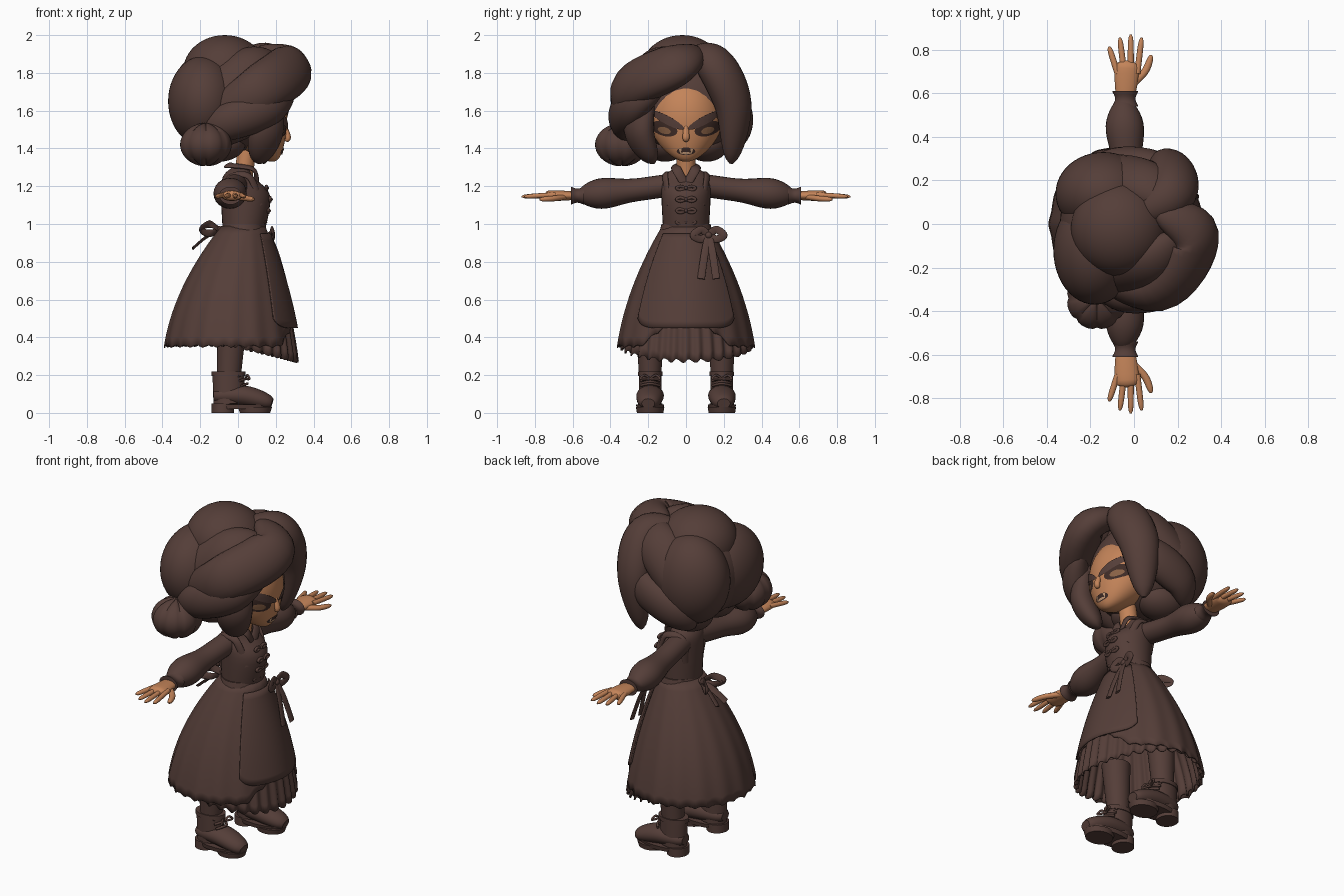
import bpy, bmesh, math
from mathutils import Vector
from mathutils.bvhtree import BVHTree

default_cube = bpy.data.objects.get("Cube")
if default_cube:
    bpy.data.objects.remove(default_cube, do_unlink=True)


def material(name, red, green, blue):
    mat = bpy.data.materials.new(name)
    mat.use_nodes = True
    mat.diffuse_color = (red, green, blue, 1)
    shader = next(node for node in mat.node_tree.nodes if node.type == 'BSDF_PRINCIPLED')
    shader.inputs["Base Color"].default_value = mat.diffuse_color
    shader.inputs["Roughness"].default_value = .8
    return mat


BROWN = material("dark brown cloth and hair", .09, .048, .04)
SKIN = material("warm skin", .55, .23, .1)
INK = material("dark eye paint", .05, .025, .02)
IRIS = material("eye tan", .25, .12, .06)
TOOTH = material("tooth", .6, .35, .2)
FORWARD, UPWARD = Vector((1, 0, 0)), Vector((0, 0, 1))


# Radius rules along a swept part
def even(t):
    return 1


def lock_taper(t):
    return max(.02, math.sin(math.pi * t)) ** .6


def round_tip(t):
    return max(.1, 1 - t ** 6) ** .5


def shoe_shape(t):
    return math.sin(math.pi * (.05 + .9 * t)) ** .4


def puffed_sleeve(t):
    return (1 + .4 * math.exp(-((t - .78) / .16) ** 2)) * (1 - .45 * t ** 10)


def flared_ends(t):
    return 1 + .12 * math.cos(math.tau * t)


def palm_shape(t):
    return (.75 + .3 * math.sin(2 * t)) * max(.1, 1 - t ** 12) ** .5


def finish(name, bm, mat, angle=45):
    bmesh.ops.recalc_face_normals(bm, faces=bm.faces[:])
    mesh = bpy.data.meshes.new(name)
    bm.to_mesh(mesh)
    bm.free()
    mesh.materials.append(mat)
    mesh.shade_smooth()
    mesh.set_sharp_from_angle(angle=math.radians(angle))
    obj = bpy.data.objects.new(name, mesh)
    bpy.context.collection.objects.link(obj)
    return obj


def spline(keys, steps):
    """Smooth interpolation through tuples of any length."""
    rows = []
    last = len(keys) - 1
    for i in range(last):
        quad = [keys[max(i - 1, 0)], keys[i], keys[i + 1], keys[min(i + 2, last)]]
        for k in range(steps):
            t = k / steps
            rows.append([b + t / 2 * (c - a + t * (2 * a - 5 * b + 4 * c - d + t * (3 * (b - c) + d - a)))
                         for a, b, c, d in zip(*quad)])
    return rows + [keys[last]]


def skin_rings(name, rings, mat):
    """Join rings of points into a capped tube."""
    bm = bmesh.new()
    loops = [[bm.verts.new(point) for point in ring] for ring in rings]
    for low, high in zip(loops, loops[1:]):
        for k in range(len(low)):
            bm.faces.new((low[k - 1], low[k], high[k], high[k - 1]))
    bm.faces.new(loops[0])
    bm.faces.new(loops[-1])
    return finish(name, bm, mat)


def circle(sides=24):
    return [(math.cos(math.tau * k / sides), math.sin(math.tau * k / sides)) for k in range(sides)]


def sweep(name, keys, wide, thick, mat=BROWN, taper=even, ref=UPWARD, centre=None, side=1, steps=8):
    """Elliptical tube along a path; its thickness points along ref, or away from centre."""
    path = [Vector(row) for row in spline(keys, steps)]
    last = len(path) - 1
    rings = []
    for i, point in enumerate(path):
        along = path[min(i + 1, last)] - path[max(i - 1, 0)]
        across = along.cross(point - centre if centre else ref).normalized()
        out = across.cross(along).normalized()
        size = taper(i / last)
        ring = [point + size * (across * wide * c + out * thick * s) for c, s in circle()]
        rings.append([(p.x, p.y * side, p.z) for p in ring])
    return skin_rings(name, rings, mat)


def stack(name, levels, mat=BROWN, y=0, steps=5):
    """Upright form from levels of height, x centre, x radius and y radius."""
    rings = [[(x + rx * c, y + ry * s, z) for c, s in circle(32)] for z, x, rx, ry in spline(levels, steps)]
    return skin_rings(name, rings, mat)


def blob(name, centre, size, mat=BROWN, lobes=0):
    bm = bmesh.new()
    bmesh.ops.create_uvsphere(bm, u_segments=48, v_segments=24, radius=1)
    for vert in bm.verts:
        ridge = abs(math.sin(lobes / 2 * math.atan2(vert.co.y, vert.co.x))) if lobes else 1
        groove = 1 - (1 - ridge) ** 2 / 15
        vert.co = Vector(c * s * groove + o for c, s, o in zip(vert.co, size, centre))
    return finish(name, bm, mat)


# Face narrows and moves forward towards the chin
face = blob("face", (.08, 0, 1.56), (.18, .195, .23), SKIN)
for vert in face.data.vertices:
    drop = max(0, 1.56 - vert.co.z) / .23
    vert.co.y *= 1 - .25 * drop ** 2
    vert.co.x = .08 + (vert.co.x - .08) * (1 - .3 * drop ** 2) + .1 * drop ** 2
stack("neck", [(1.2, .02, .05, .05), (1.4, .05, .05, .05)], SKIN)
sweep("nose", [(.24, 0, 1.54), (.265, 0, 1.46), (.25, 0, 1.44)], .018, .015, SKIN, lock_taper, FORWARD)
bm = bmesh.new()
bm.from_mesh(face.data)
face_tree = BVHTree.FromBMesh(bm)
bm.free()


def face_plate(name, y, z, wide, high, mat, lift, slope=0, side=1, corners=16):
    """Thin rounded plate laid on the front of the face."""
    bm = bmesh.new()
    outline = [(y + wide * s, z + slope * wide * s - high * c) for c, s in circle(corners)]
    bm.faces.new([bm.verts.new((1, py * side, pz)) for py, pz in outline])
    bmesh.ops.triangulate(bm, faces=bm.faces[:])
    bmesh.ops.subdivide_edges(bm, edges=bm.edges[:], cuts=5, use_grid_fill=True)
    for vert in bm.verts:
        hit = face_tree.ray_cast(vert.co, -FORWARD)[0]
        vert.co.x = (hit.x if hit else .1) + lift
    finish(name, bm, mat)


for side, tag in ((1, "left_"), (-1, "right_")):
    face_plate(tag + "eye", .115, 1.505, .07, .04, INK, .003, .2, side)
    face_plate(tag + "iris", .115, 1.495, .035, .018, IRIS, .005, .2, side)
    face_plate(tag + "brow", .1, 1.55, .09, .025, BROWN, .008, .5, side)
    face_plate(tag + "fang", .03, 1.39, .01, .02, TOOTH, .008, 0, side, 3)
face_plate("mouth", 0, 1.385, .05, .02, INK, .004)
face_plate("lower_teeth", 0, 1.375, .03, .006, TOOTH, .006)

# Hair volume and side bun
HEAD = Vector((0, 0, 1.6))
blob("hair_core", (-.06, 0, 1.65), (.28, .31, .28))
blob("hair_crown", (-.07, -.02, 1.81), (.22, .22, .19))
blob("hair_back_right", (-.18, -.12, 1.65), (.19, .25, .24))
blob("hair_back_left", (-.14, .14, 1.66), (.22, .19, .26))
blob("side_bun", (-.17, -.34, 1.42), (.14, .145, .115), lobes=8)


def lock(name, wide, thick, *keys, side=1):
    sweep(name, keys, wide, thick, taper=lock_taper, centre=HEAD, side=side)


# Thick locks sweeping away from the front parting
lock("right_front_swoop", .14, .1, (.1, .06, 1.92), (.28, -.06, 1.84), (.1, -.31, 1.7), (-.25, -.2, 1.5))
lock("right_middle_swoop", .11, .09, (.28, -.12, 1.74), (.17, -.28, 1.63), (-.05, -.32, 1.54), (-.22, -.22, 1.45))
lock("right_cheek_lock", .1, .07, (.17, -.2, 1.7), (.15, -.25, 1.5), (.11, -.17, 1.32))
lock("left_front_swoop", .12, .1, (0, .03, 1.88), (.17, .14, 1.86), (.17, .25, 1.63), (.13, .24, 1.32))
for side, tag in ((1, "left_"), (-1, "right_")):
    lock(tag + "crown_sweep", .14, .1, (.2, .05, 1.88), (.05, .18, 1.82), (-.2, .2, 1.6), (-.27, .1, 1.5), side=side)
    lock(tag + "side_sweep", .11, .08, (.18, .18, 1.7), (.1, .26, 1.6), (-.1, .27, 1.5), (-.2, .2, 1.4), side=side)
    blob(tag + "hair_nape", (-.1, .11 * side, 1.43), (.14, .12, .1))

# Bodice, waistband, collar, straps and front fastenings
CHEST = Vector((.03, 0, 1.15))
stack("bodice", [(.95, .03, .11, .12), (1.15, .04, .13, .13), (1.25, 0, .08, .12), (1.3, .02, .05, .05)])
stack("waistband", [(.92, .03, .13, .15), (1, .03, .11, .13)])
for side, tag in ((1, "left_"), (-1, "right_")):
    sweep(tag + "collar", [(.1, .01, 1.22), (.08, .05, 1.29), (-.04, .05, 1.31), (-.05, 0, 1.31)], .025, .01,
          centre=CHEST, side=side)
    sweep(tag + "strap", [(.12, .09, 1.1), (.06, .11, 1.25), (-.05, .1, 1.24), (-.05, .08, 1.1)], .02, .01,
          centre=CHEST, side=side)
for i, x in enumerate((.14, .16, .17, .15)):
    z = 1.01 + .06 * i
    blob("fastening_knot", (x, 0, z), (.015, .01, .01))
    for side in (1, -1):
        sweep("fastening_loop", [(x, 0, z), (x, .03, z + .01), (x, .05, z), (x, .03, z - .01), (x, 0, z)],
              .008, .008, ref=FORWARD, side=side, steps=4)


def cloth(name, half_angle, top, hem, offset, pleats, depth, rows=14, columns=240):
    """Flared sheet round the hips, with pleats that deepen downwards."""
    bm = bmesh.new()
    grid = []
    for i in range(rows + 1):
        line = []
        for k in range(columns + 1):
            angle = half_angle * (2 * k / columns - 1)
            z = top + (hem(angle) - top) * i / rows
            drop = 1 - z
            radius = .12 + .6 * drop - .35 * drop ** 2 + offset + depth * i / rows * math.cos(pleats * angle)
            centre = .03 - .2 * drop + .15 * drop ** 2
            line.append(bm.verts.new((centre + (radius - .01) * math.cos(angle), radius * math.sin(angle), z)))
        grid.append(line)
    for high, low in zip(grid, grid[1:]):
        for k in range(columns):
            bm.faces.new((high[k], high[k + 1], low[k + 1], low[k]))
    bmesh.ops.remove_doubles(bm, verts=bm.verts[:], dist=.0001)
    obj = finish(name, bm, BROWN, 60)
    obj.modifiers.new("thickness", 'SOLIDIFY').thickness = .008


def scalloped_hem(angle):
    return .345 + .014 * abs(math.sin(14 * angle)) + max(0, math.cos(angle) - .75) / 2


def ruffled_hem(angle):
    return .36 - .085 * max(0, math.cos(angle)) + .01 * math.sin(34 * angle)


def apron_hem(angle):
    return .45 + .05 * abs(angle / .84) ** 8


# Skirt layers and apron
cloth("overskirt", math.pi, .99, scalloped_hem, 0, 16, .004)
cloth("pleated_underskirt", math.pi, .9, ruffled_hem, -.012, 34, .009)
cloth("apron", .84, .95, apron_hem, .014, 5, .004, columns=60)


def bow(name, x, y, z, out, tail_out, tail_drop):
    blob(name + "_knot", (x, y, z), (.02, .02, .02))
    for side in (1, -1):
        loop = [(x, y, z), (x + out, y + .04 * side, z + .03), (x + 2 * out, y + .08 * side, z),
                (x + out, y + .04 * side, z - .02), (x, y, z)]
        sweep(name + "_loop", loop, .02, .007, ref=FORWARD)
        tail = [(x, y, z), (x + tail_out / 2, y + .02 * side, z - .4 * tail_drop),
                (x + tail_out, y + .04 * side, z - tail_drop)]
        sweep(name + "_tail", tail, .02, .006, ref=FORWARD)


bow("front_bow", .17, .12, .94, .01, .08, .23)
bow("back_bow", -.1, 0, .97, -.05, -.14, .1)

# Arms, hands, legs and boots for each side
for side, tag in ((1, "left_"), (-1, "right_")):
    sweep(tag + "sleeve", [(-.01, .06, 1.21), (-.03, .27, 1.18), (-.05, .56, 1.15)], .065, .06,
          taper=puffed_sleeve, side=side, steps=12)
    sweep(tag + "cuff", [(-.04, .54, 1.15), (-.04, .61, 1.15)], .053, .042, taper=flared_ends, side=side)
    sweep(tag + "palm", [(-.04, .58, 1.15), (-.03, .75, 1.15)], .054, .027, SKIN, palm_shape, side=side)
    for i in range(4):
        reach = .87 - .014 * (i - 2) ** 2
        sweep(tag + "finger", [(.03 * i - .075, .69, 1.155), (.05 * i - .115, reach, 1.145)], .014, .013, SKIN,
              round_tip, side=side)
    sweep(tag + "thumb", [(-.02, .63, 1.145), (.05, .7, 1.135), (.08, .775, 1.13)], .017, .015, SKIN,
          round_tip, side=side)

    y = .19 * side
    stack(tag + "leg", [(.15, -.05, .06, .055), (.5, -.03, .08, .08)], y=y)
    stack(tag + "boot_shaft", [(.05, -.05, .08, .06), (.2, -.05, .085, .06)], y=y)
    stack(tag + "boot_rim", [(.195, -.05, .09, .065), (.22, -.05, .09, .065)], y=y, steps=1)
    stack(tag + "sole", [(.02, .02, .15, .07), (.045, .02, .16, .075)], y=y, steps=1)
    stack(tag + "toe_tread", [(0, .09, .08, .07), (.03, .09, .09, .075)], y=y, steps=1)
    stack(tag + "heel", [(0, -.08, .06, .065), (.05, -.08, .06, .065)], y=y, steps=1)
    sweep(tag + "boot_foot", [(-.13, .19, .09), (.03, .19, .09), (.18, .2, .05)], .073, .055, taper=shoe_shape,
          side=side)
    # Laces across the instep, tied in two small loops
    for i in range(4):
        x, z = .06 - .01 * i, .12 + .025 * i
        sweep(tag + "lace", [(x - .03, .14, z), (x, .19, z + .01), (x - .03, .24, z)], .007, .007, side=side)
    for turn in (1, -1):
        loop = [(.04, .19, .18), (.05, .19 + .03 * turn, .2), (.06, .19 + .05 * turn, .18), (.04, .19, .18)]
        sweep(tag + "lace_loop", loop, .006, .006, ref=FORWARD, side=side)
